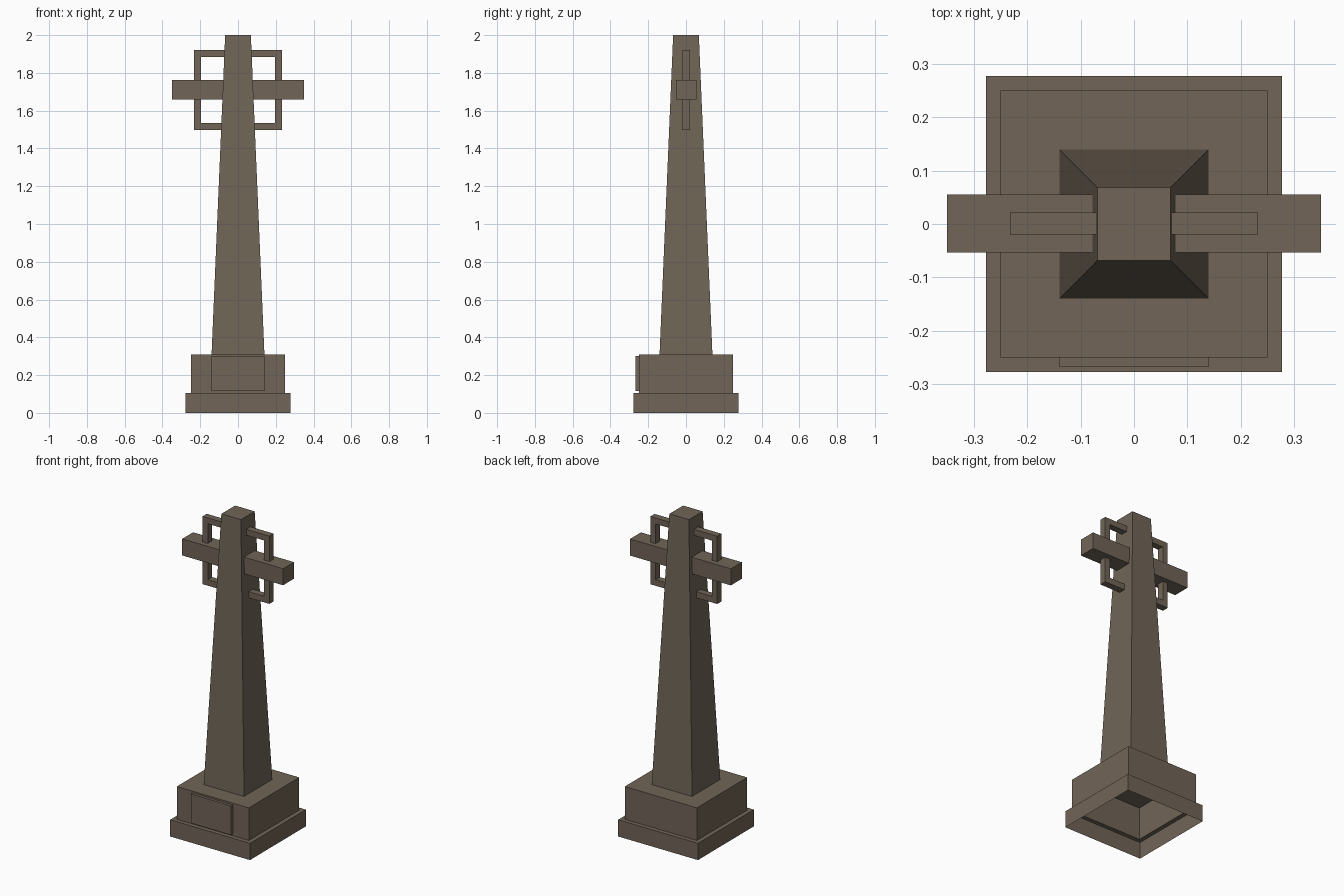
import bpy, bmesh

if "Cube" in bpy.data.objects:
    bpy.data.objects.remove(bpy.data.objects["Cube"])

stone = bpy.data.materials.new("brown stone")
stone.diffuse_color = (0.165, 0.13, 0.096, 1)
stone.use_nodes = True
stone.node_tree.nodes["Principled BSDF"].inputs["Base Color"].default_value = stone.diffuse_color


def finish(name, bm):
    me = bpy.data.meshes.new(name)
    bm.to_mesh(me)
    bm.free()
    me.materials.append(stone)
    ob = bpy.data.objects.new(name, me)
    bpy.context.collection.objects.link(ob)
    return ob


def square_loft(name, profile, cap=True):
    """Square rings given as (half width, height), open underneath."""
    bm = bmesh.new()
    rings = [[bm.verts.new((sx * h, sy * h, z))
              for sx, sy in ((-1, -1), (1, -1), (1, 1), (-1, 1))]
             for h, z in profile]
    for a, b in zip(rings, rings[1:]):
        for i in range(4):
            j = (i + 1) % 4
            bm.faces.new((a[i], a[j], b[j], b[i]))
    if cap:
        bm.faces.new(rings[-1])
    return finish(name, bm)


def box(name, x, y, z):
    bm = bmesh.new()
    bmesh.ops.create_cube(bm, size=1)
    for v in bm.verts:
        v.co = [r[0] if c < 0 else r[1] for c, r in zip(v.co, (x, y, z))]
    return finish(name, bm)


# hollow stepped base
square_loft("base_slab", [(0.277, 0), (0.277, 0.105), (0.25, 0.105)], cap=False)
square_loft("plinth_block", [(0.25, 0.105), (0.25, 0.31)])

# tapering shaft
square_loft("shaft", [(0.14, 0.31), (0.068, 2.0)])

# front plaque
box("plaque", (-0.14, 0.14), (-0.268, -0.25), (0.117, 0.30))

# cross arms and square ring, both sides
for side, s in (("left", -1), ("right", 1)):
    def span(a, b):
        return tuple(sorted((s * a, s * b)))
    box(side + "_arm", span(0.03, 0.35), (-0.053, 0.055), (1.658, 1.762))
    ring_y = (-0.02, 0.022)
    box(side + "_ring_post", span(0.195, 0.232), ring_y, (1.497, 1.922))
    box(side + "_ring_top", span(0.03, 0.195), ring_y, (1.885, 1.922))
    box(side + "_ring_bottom", span(0.03, 0.195), ring_y, (1.497, 1.535))
